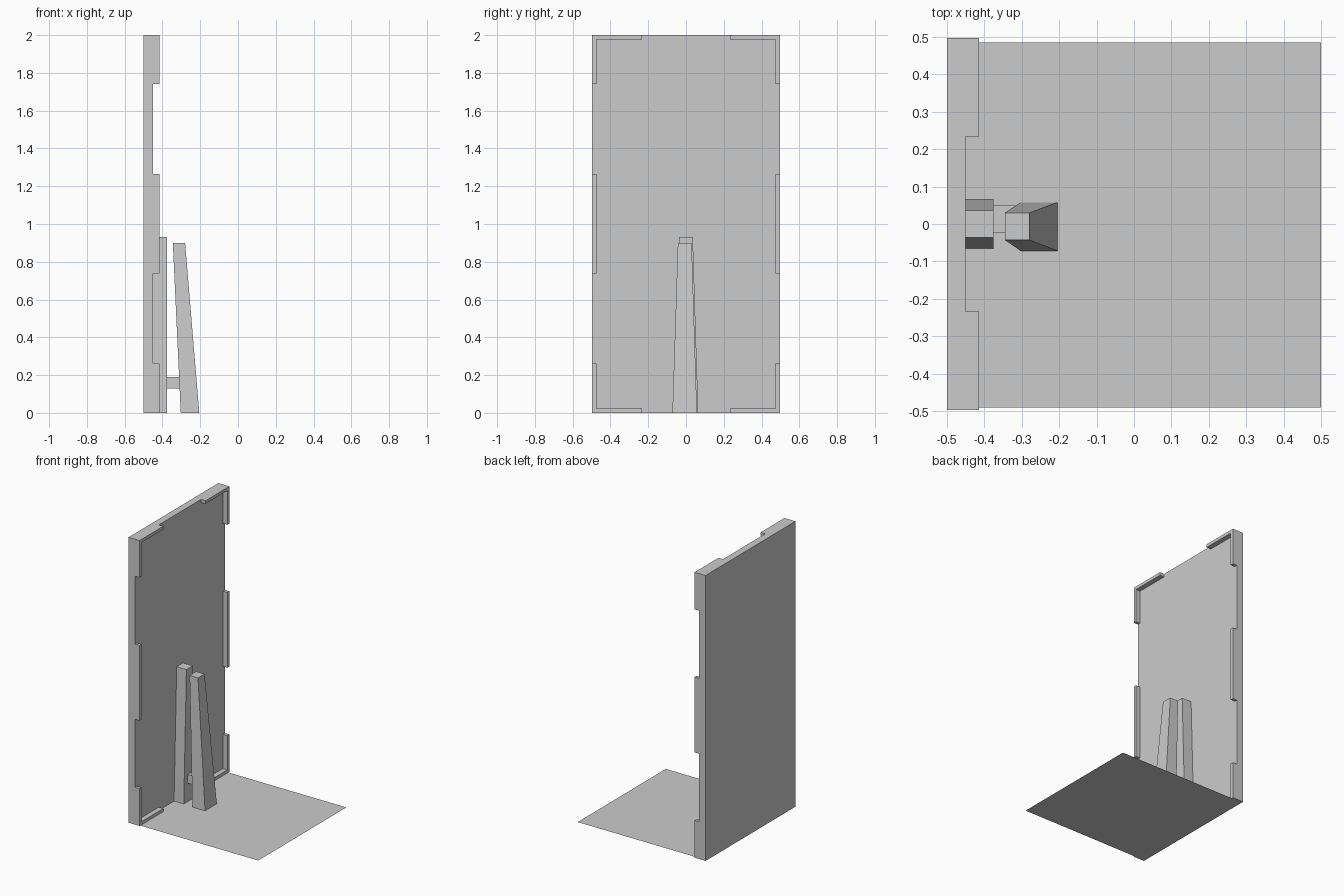
import bpy

cube = bpy.data.objects.get("Cube")
if cube:
    bpy.data.objects.remove(cube, do_unlink=True)

GREY = (0.6, 0.6, 0.6, 1.0)
grey = bpy.data.materials.new("plain grey")
grey.use_nodes = True
grey.diffuse_color = GREY
grey.node_tree.nodes["Principled BSDF"].inputs["Base Color"].default_value = GREY


def add_mesh(name, verts, faces):
    mesh = bpy.data.meshes.new(name)
    mesh.from_pydata(verts, [], faces)
    mesh.materials.append(grey)
    obj = bpy.data.objects.new(name, mesh)
    bpy.context.collection.objects.link(obj)
    return obj


def rect(x, y, z):
    return [(x[0], y[0], z), (x[1], y[0], z), (x[1], y[1], z), (x[0], y[1], z)]


def prism(name, bottom, top):
    """Solid between two horizontal rectangles, each given as (x range, y range, z)."""
    sides = [(i, (i + 1) % 4, (i + 1) % 4 + 4, i + 4) for i in range(4)]
    return add_mesh(name, rect(*bottom) + rect(*top),
                    [(3, 2, 1, 0), (4, 5, 6, 7)] + sides)


def box(name, x, y, z):
    return prism(name, (x, y, z[0]), (x, y, z[1]))


# Upright panel and thin ground sheet
HALF, HEIGHT = 0.497, 2.0
BACK, FACE, RIM = -0.5, -0.45, -0.415
box("wall_panel", (BACK, FACE), (-HALF, HALF), (0, HEIGHT))
add_mesh("ground_sheet", rect((BACK, 0.5), (-0.49, 0.485), 0), [(0, 1, 2, 3)])

# Raised edge strips, mirrored left and right
EDGE = 0.022
for side, sign in (("left", 1), ("right", -1)):
    outer = sorted((sign * HALF, sign * (HALF - EDGE)))
    for level, z in (("lower", (0, 0.262)), ("middle", (0.738, 1.265)),
                     ("upper", (1.74, HEIGHT))):
        box(f"{side}_{level}_edge_strip", (FACE, RIM), outer, z)
    inner = sorted((sign * (HALF - EDGE), sign * 0.234))
    box(f"{side}_bottom_strip", (FACE, RIM), inner, (0, EDGE))
    box(f"{side}_top_strip", (FACE, RIM), inner, (HEIGHT - EDGE, HEIGHT))

# Tapered post against the panel
POST = (FACE, -0.375)
prism("upright_post", (POST, (-0.065, 0.065), 0), (POST, (-0.036, 0.036), 0.93))

# Leaning prop leg
prism("leaning_leg", ((-0.303, -0.205), (-0.072, 0.058), 0),
      ((-0.345, -0.28), (-0.043, 0.03), 0.9))

# Short tie between post and leg
box("tie_bar", (-0.375, -0.29), (-0.023, 0.05), (0.13, 0.19))
